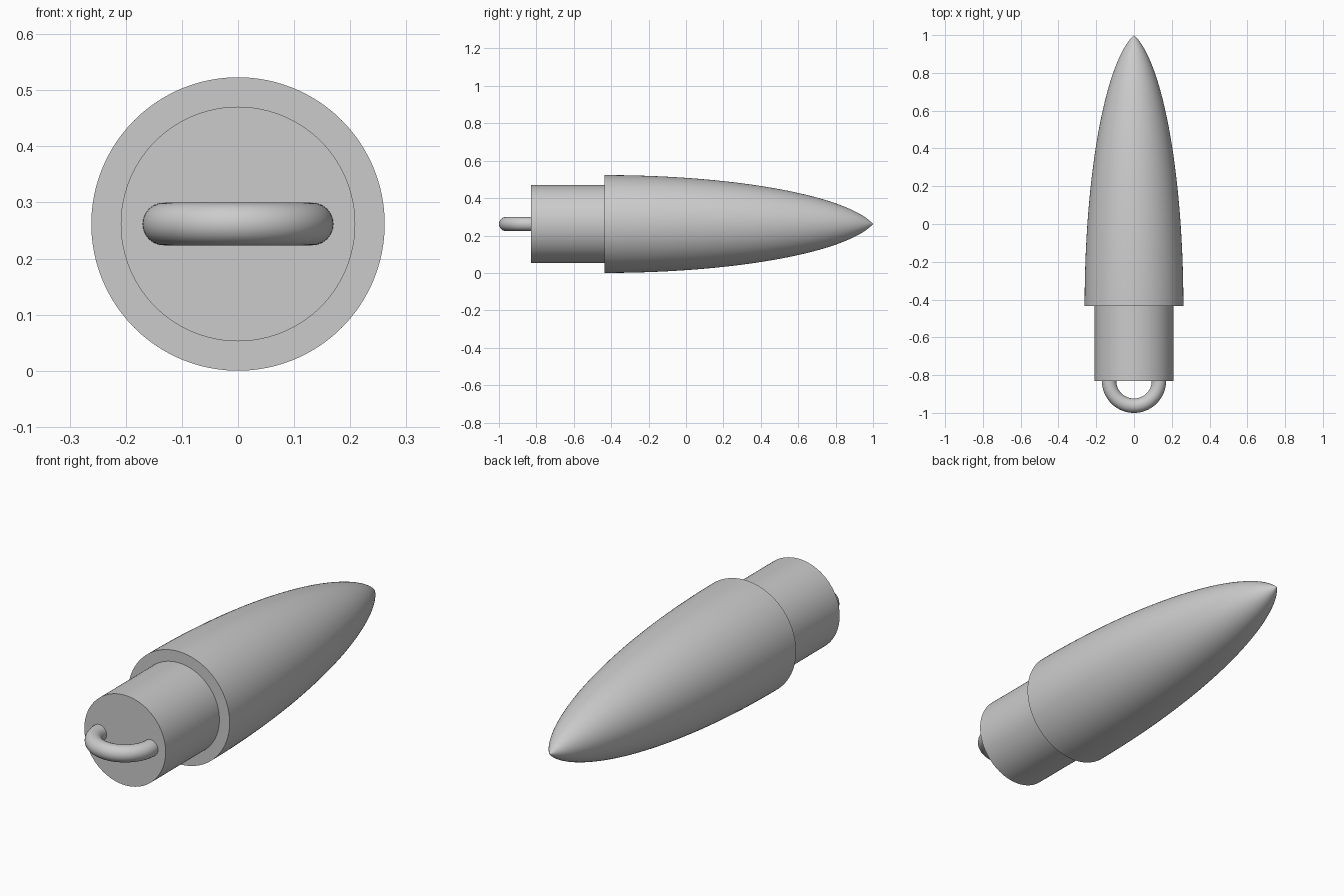
import bpy, bmesh, math
from mathutils import Matrix, Vector

cube = bpy.data.objects.get("Cube")
if cube:
    bpy.data.objects.remove(cube, do_unlink=True)

AXIS_Z = 0.2615      # height of the long axis
BASE_R = 0.2615      # widest radius
SHANK_R = 0.209
END_Y, STEP_Y, TIP_Y = -0.83, -0.435, 1.0

grey = bpy.data.materials.new("plain grey")
grey.use_nodes = True
colour = (0.6, 0.6, 0.6, 1)
grey.diffuse_color = colour
grey.node_tree.nodes["Principled BSDF"].inputs["Base Color"].default_value = colour


def finish(obj):
    """Assign the material and smooth shading with crisp edges."""
    obj.data.materials.append(grey)
    bpy.ops.object.select_all(action='DESELECT')
    obj.select_set(True)
    bpy.context.view_layer.objects.active = obj
    bpy.ops.object.shade_smooth_by_angle(angle=math.radians(30))


def revolve(name, profile, steps=96):
    """Turn (radius, y) points around the long axis."""
    bm = bmesh.new()
    verts = [bm.verts.new((r, y, 0)) for r, y in profile]
    edges = [bm.edges.new(pair) for pair in zip(verts, verts[1:])]
    bmesh.ops.spin(bm, geom=verts + edges, cent=(0, 0, 0), axis=(0, 1, 0),
                   angle=math.tau, steps=steps, use_duplicate=False)
    bmesh.ops.remove_doubles(bm, verts=bm.verts, dist=0.0001)
    bmesh.ops.recalc_face_normals(bm, faces=bm.faces)
    bmesh.ops.translate(bm, verts=bm.verts, vec=Vector((0, 0, AXIS_Z)))
    mesh = bpy.data.meshes.new(name)
    bm.to_mesh(mesh)
    bm.free()
    obj = bpy.data.objects.new(name, mesh)
    bpy.context.collection.objects.link(obj)
    finish(obj)


# Pointed body with its stepped shank: an elliptic arc cut short at the tip
k = 0.98
cut = math.sqrt(1 - k * k)
scale = BASE_R / (1 - cut)
profile = [(0, END_Y), (SHANK_R, END_Y), (SHANK_R, STEP_Y)]
count = 48
for i in range(count):
    t = math.sin(i / count * math.pi / 2)
    radius = scale * (math.sqrt(1 - (k * t) ** 2) - cut)
    profile.append((radius, STEP_Y + t * (TIP_Y - STEP_Y)))
profile.append((0, TIP_Y))
revolve("pointed_body", profile)

# Hanging loop, half sunk into the end of the shank
bpy.ops.mesh.primitive_torus_add(major_radius=0.132, minor_radius=0.038,
                                 major_segments=64, minor_segments=24,
                                 location=(0, END_Y, AXIS_Z))
loop = bpy.context.object
loop.name = "hanging_loop"
bm = bmesh.new()
bm.from_mesh(loop.data)
bmesh.ops.bisect_plane(bm, geom=bm.verts[:] + bm.edges[:] + bm.faces[:],
                       plane_co=(0, 0.01, 0), plane_no=(0, 1, 0), clear_outer=True)
bm.to_mesh(loop.data)
bm.free()
finish(loop)
